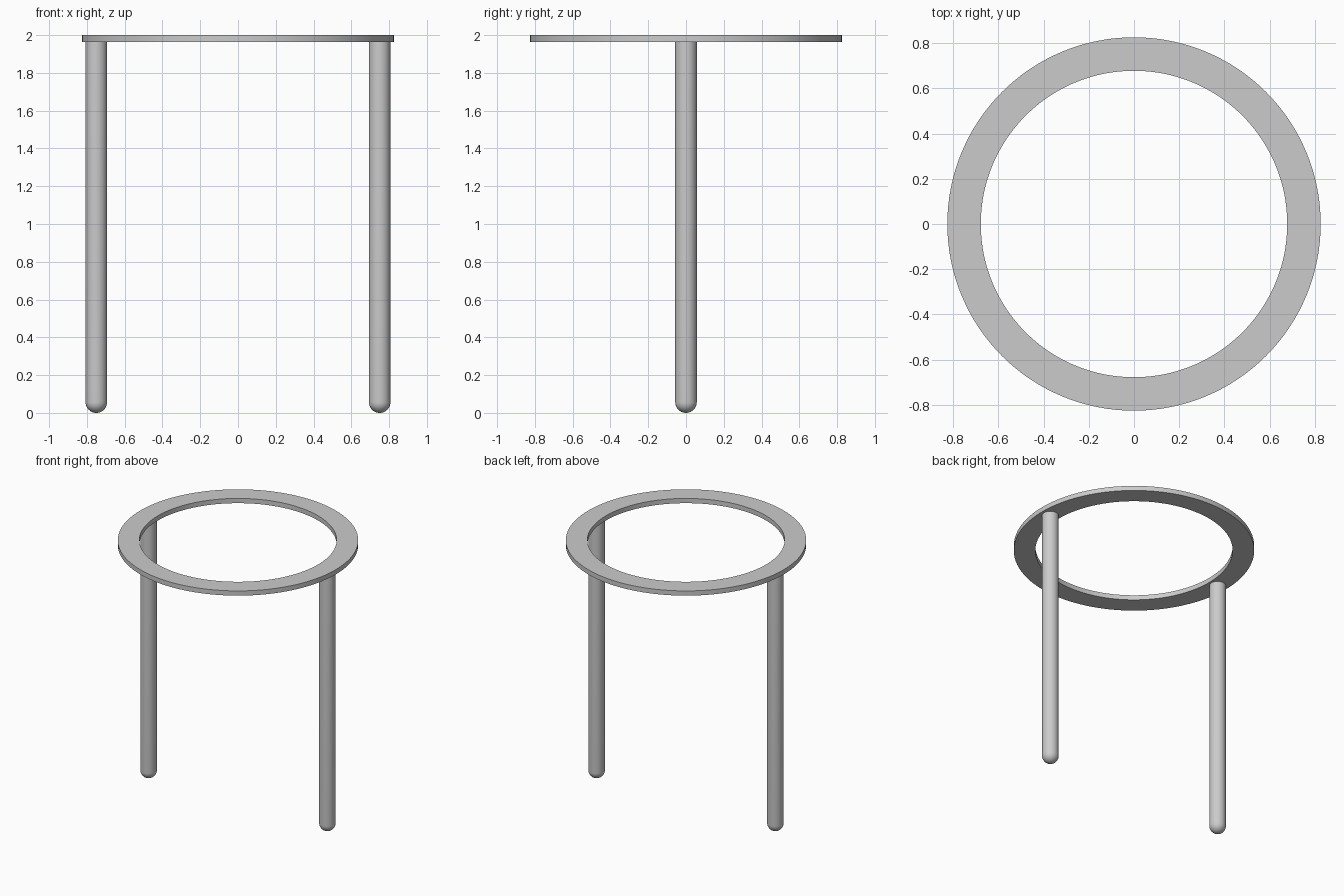
import bpy, bmesh, math

cube = bpy.data.objects.get("Cube")
if cube:
    bpy.data.objects.remove(cube, do_unlink=True)

RING_OUT, RING_IN = 0.826, 0.678
RING_BOTTOM, TOP = 1.964, 2.0
LEG_X, LEG_R = 0.75, 0.057

grey = bpy.data.materials.new("light grey")
grey.use_nodes = True
colour = (0.6, 0.6, 0.6, 1)
grey.diffuse_color = colour
grey.node_tree.nodes["Principled BSDF"].inputs["Base Color"].default_value = colour


def lathe(name, profile, steps, x=0, closed=False):
    """Spin a profile of (radius, height) points around the z axis."""
    bm = bmesh.new()
    verts = [bm.verts.new((r, 0, z)) for r, z in profile]
    pairs = list(zip(verts, verts[1:]))
    if closed:
        pairs.append((verts[-1], verts[0]))
    edges = [bm.edges.new(p) for p in pairs]
    bmesh.ops.spin(bm, geom=verts + edges, cent=(0, 0, 0), axis=(0, 0, 1),
                   angle=math.tau, steps=steps, use_merge=False)
    bmesh.ops.remove_doubles(bm, verts=bm.verts, dist=1e-5)
    bmesh.ops.recalc_face_normals(bm, faces=bm.faces)
    mesh = bpy.data.meshes.new(name)
    bm.to_mesh(mesh)
    bm.free()
    mesh.materials.append(grey)
    obj = bpy.data.objects.new(name, mesh)
    obj.location.x = x
    bpy.context.collection.objects.link(obj)
    bpy.ops.object.select_all(action='DESELECT')
    obj.select_set(True)
    bpy.context.view_layer.objects.active = obj
    bpy.ops.object.shade_smooth_by_angle(angle=math.radians(35))
    return obj


# Flat ring on top
lathe("ring_top", [(RING_IN, RING_BOTTOM), (RING_OUT, RING_BOTTOM),
                   (RING_OUT, TOP), (RING_IN, TOP)], 128, closed=True)

# Two legs with rounded feet, reaching the underside of the ring
foot = [(LEG_R * math.sin(a), LEG_R * (1 - math.cos(a)))
        for a in (math.pi / 2 * i / 10 for i in range(11))]
leg_profile = foot + [(LEG_R, RING_BOTTOM), (0, RING_BOTTOM)]
for side, sign in (("left", 1), ("right", -1)):
    lathe(side + "_leg", leg_profile, 40, x=sign * LEG_X)
